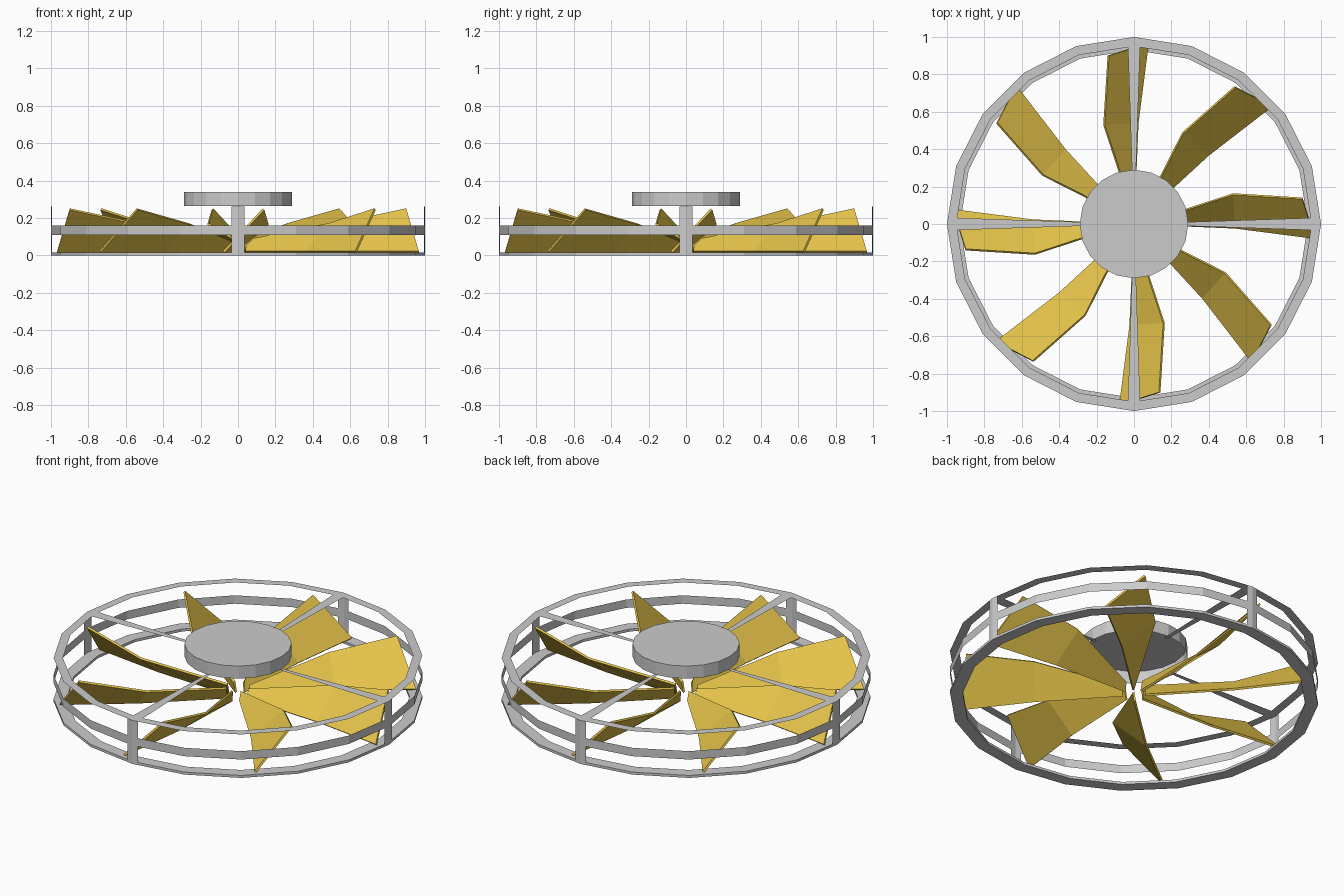
import bpy, bmesh
from math import sin, cos, pi
from mathutils import Matrix

if "Cube" in bpy.data.objects:
    bpy.data.objects.remove(bpy.data.objects["Cube"])

SIDES = 20
gold = bpy.data.materials.new("gold")
gold.diffuse_color = (0.8, 0.56, 0.07, 1)
gold.use_nodes = True
gold.node_tree.nodes["Principled BSDF"].inputs["Base Color"].default_value = gold.diffuse_color


def make(name, verts, faces, mat=None):
    me = bpy.data.meshes.new(name)
    me.from_pydata(verts, [], faces)
    if mat:
        me.materials.append(mat)
    ob = bpy.data.objects.new(name, me)
    bpy.context.collection.objects.link(ob)
    return ob


def lathe(name, profile, closed=False, cap=False):
    """Spin an (r, z) profile into a 20-sided band."""
    n = len(profile)
    verts = [(r * cos(2 * pi * i / SIDES), r * sin(2 * pi * i / SIDES), z)
             for i in range(SIDES) for r, z in profile]
    faces = []
    for i in range(SIDES):
        j = (i + 1) % SIDES
        for k in range(n if closed else n - 1):
            m = (k + 1) % n
            faces.append((i * n + k, j * n + k, j * n + m, i * n + m))
    if cap:
        faces.append([i * n + n - 1 for i in range(SIDES)])
    return make(name, verts, faces)


# Cage rings
lathe("bottom_ring", [(0.93, 0), (1, 0), (1, 0.015), (0.93, 0.015)], closed=True)
lathe("middle_ring", [(1, 0.11), (1, 0.16)])
lathe("top_ring", [(1, 0.26), (0.95, 0.26)])

# Motor hub, open underneath
lathe("hub", [(0.29, 0.263), (0.29, 0.338)], cap=True)

# Posts folded around the ring corners, and tapered flat spokes
H = 0.26
for q in range(4):
    rot = Matrix.Rotation(q * pi / 2, 4, 'Z')
    post = make(f"post_{q + 1}",
                [(x, y, z) for x, y in ((0.9945, -0.035), (1, 0), (0.9945, 0.035)) for z in (0, H)],
                [(0, 2, 3, 1), (2, 4, 5, 3)])
    spoke = make(f"spoke_{q + 1}",
                 [(0.27, -0.01, H), (0.96, -0.033, H), (0.96, 0.033, H), (0.27, 0.01, H)],
                 [(0, 1, 2, 3)])
    post.data.transform(rot)
    spoke.data.transform(rot)

# Twisted blades: lower and upper edge at root, middle and tip
blade = [(0.06, 0.0, 0.02), (0.065, 0.008, 0.08),
         (0.54, -0.02, 0.02), (0.53, 0.16, 0.168),
         (0.967, -0.075, 0.02), (0.90, 0.137, 0.247)]
for b in range(8):
    ob = make(f"blade_{b + 1}", blade, [(0, 2, 3, 1), (2, 4, 5, 3)], gold)
    ob.data.transform(Matrix.Rotation(b * pi / 4, 4, 'Z'))
    mod = ob.modifiers.new("thickness", 'SOLIDIFY')
    mod.thickness = 0.012
    mod.offset = 0
